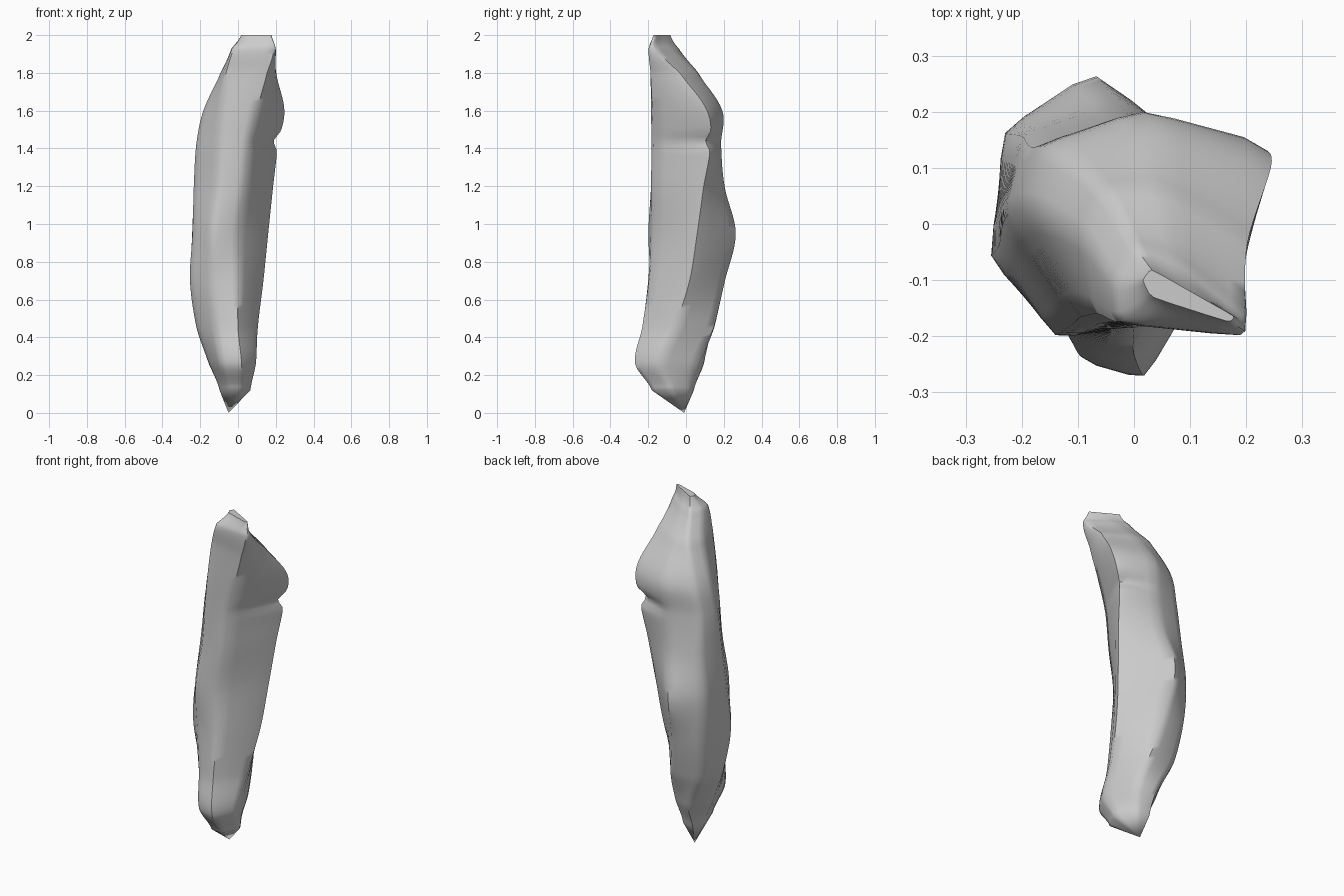
import bpy, bmesh
from math import exp
from mathutils import Vector

if "Cube" in bpy.data.objects:
    bpy.data.objects.remove(bpy.data.objects["Cube"])

# Six-cornered cross-sections: z, then x, y of front-left, front, right, back, back-left, left
SECTIONS = [
    (0.12, -.06, -.17, .02, -.185, .07, -.08, .0, .03, -.075, .045, -.10, -.03),
    (0.26, -.09, -.245, .02, -.275, .10, -.14, .025, .07, -.085, .10, -.16, -.02),
    (0.45, -.12, -.20, .0, -.24, .113, -.06, .0, .155, -.18, .13, -.225, -.03),
    (0.70, -.14, -.185, .0, -.205, .147, .02, -.05, .215, -.215, .17, -.26, -.06),
    (0.95, -.14, -.205, .0, -.18, .175, .06, -.07, .275, -.235, .165, -.245, -.04),
    (1.20, -.11, -.185, .03, -.185, .20, .10, -.02, .21, -.205, .16, -.24, .0),
    (1.42, -.10, -.175, .055, -.185, .227, .14, .0, .19, -.19, .14, -.227, .02),
    (1.60, -.09, -.17, .10, -.19, .26, .12, .02, .197, -.15, .135, -.188, .03),
    (1.80, -.07, -.165, .16, -.195, .21, -.03, .05, .065, -.06, .065, -.095, -.02),
    (1.93, -.03, -.175, .198, -.2, .2, -.16, .08, -.065, .0, -.035, -.035, -.10),
    (2.00, .03, -.13, .17, -.175, .18, -.165, .10, -.12, .03, -.08, .015, -.10),
]
STEPS = 8


def catmull(a, b, c, d, t):
    return 0.5 * (2 * b + (c - a) * t + (2 * a - 5 * b + 4 * c - d) * t * t
                  + (3 * b - a - 3 * c + d) * t ** 3)


def blend(i, t):
    """Corners between section i and i + 1, with a smooth path in x and y."""
    n = len(rings)
    a, b, c, d = (rings[min(max(k, 0), n - 1)] for k in (i - 1, i, i + 1, i + 2))
    out = []
    for k in range(6):
        p = catmull(a[k], b[k], c[k], d[k], t)
        p.z = b[k].z + (c[k].z - b[k].z) * t
        out.append(p)
    # Chipped notch on the right edge
    dent = 0.03 * exp(-((out[2].z - 1.44) / 0.035) ** 2)
    out[2] -= Vector((dent, dent, 0))
    return out


def soften(ring):
    """Turn each corner into a narrow rounded edge."""
    out = []
    for k, p in enumerate(ring):
        before, after = ring[k - 1], ring[(k + 1) % 6]
        q0, q1 = p.lerp(before, 0.24), p.lerp(after, 0.24)
        out += [q0, p.lerp((q0 + q1) / 2, 0.3), q1]
    return out


rings = [[Vector((s[1 + 2 * k], s[2 + 2 * k], s[0])) for k in range(6)] for s in SECTIONS]

# Stone shard: lofted body, pointed foot, small slanted top
bm = bmesh.new()
loft = []
for i in range(len(rings) - 1):
    for j in range(STEPS):
        loft.append(soften(blend(i, j / STEPS)))
loft.append(soften(rings[-1]))
rows = [[bm.verts.new(p) for p in ring] for ring in loft]
count = len(rows[0])
for low, high in zip(rows, rows[1:]):
    for k in range(count):
        m = (k + 1) % count
        bm.faces.new((low[k], low[m], high[m], high[k]))
tip = bm.verts.new((-0.05, -0.01, 0))
for k in range(count):
    bm.faces.new((tip, rows[0][(k + 1) % count], rows[0][k]))
bm.faces.new(rows[-1])
bmesh.ops.recalc_face_normals(bm, faces=bm.faces)

mesh = bpy.data.meshes.new("stone_shard")
bm.to_mesh(mesh)
bm.free()
shard = bpy.data.objects.new("stone_shard", mesh)
bpy.context.collection.objects.link(shard)
bpy.context.view_layer.objects.active = shard
shard.select_set(True)
bpy.ops.object.shade_smooth_by_angle(angle=0.9)
